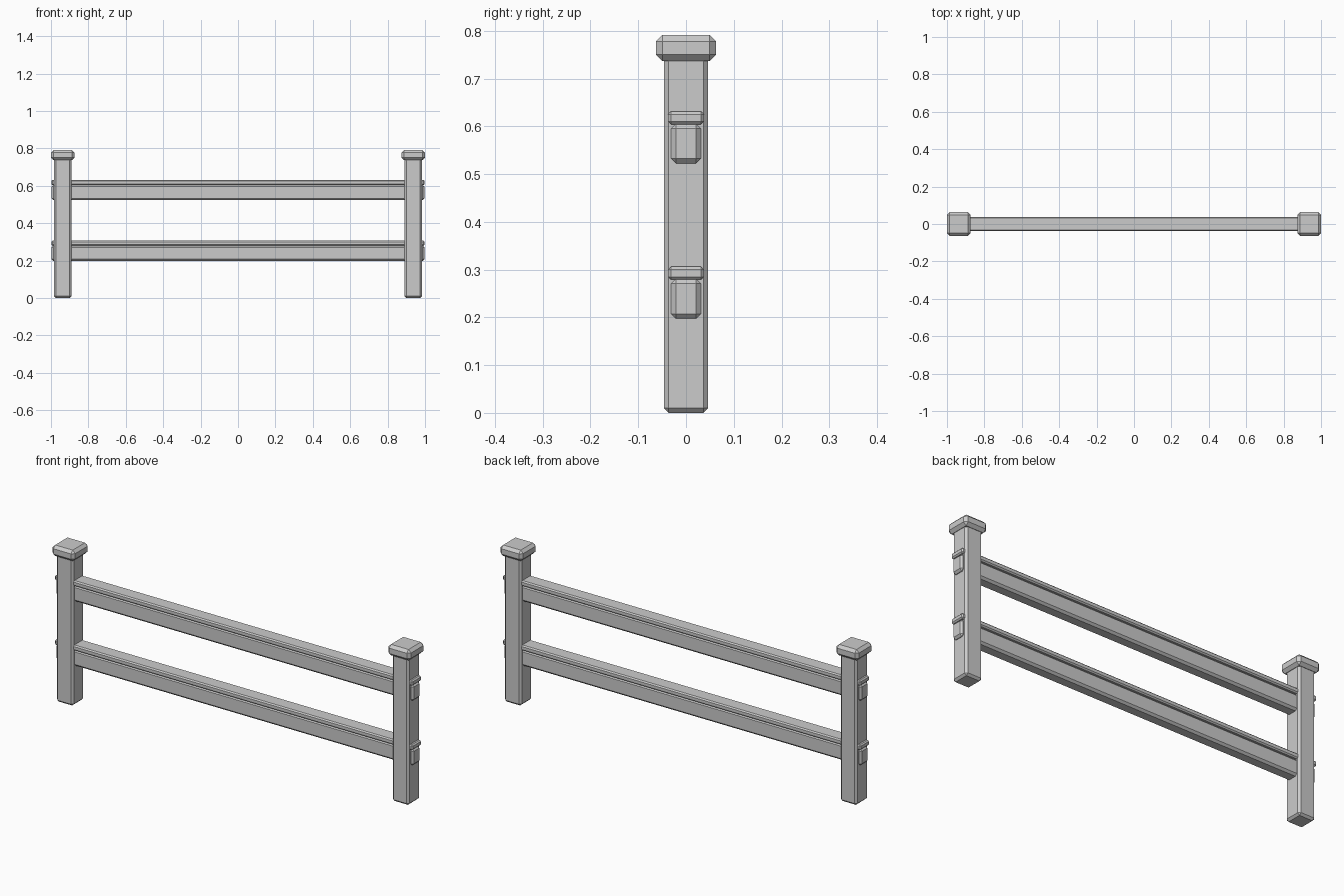
import bpy

if "Cube" in bpy.data.objects:
    bpy.data.objects.remove(bpy.data.objects["Cube"])


def beveled_box(name, center, size, chamfer):
    """Box with a single flat chamfer on every edge."""
    bpy.ops.mesh.primitive_cube_add(size=1, location=center)
    box = bpy.context.object
    box.name = name
    box.scale = size
    bpy.ops.object.transform_apply(location=False, rotation=False, scale=True)
    bevel = box.modifiers.new("chamfer", 'BEVEL')
    bevel.width = chamfer
    bevel.segments = 1
    bevel.limit_method = 'NONE'
    return box


# Posts with overhanging caps, one at each end
for side, x in (("left", -0.937), ("right", 0.937)):
    beveled_box(f"{side}_post", (x, 0, 0.375), (0.093, 0.093, 0.75), 0.01)
    beveled_box(f"{side}_post_cap", (x, 0, 0.764), (0.126, 0.126, 0.055), 0.014)

# Rails running through the posts, each topped by a wider strip
for level, z in (("lower", 0.198), ("upper", 0.523)):
    beveled_box(f"{level}_rail", (0, 0, z + 0.041), (1.994, 0.062, 0.083), 0.01)
    beveled_box(f"{level}_rail_strip", (0, 0, z + 0.0945), (1.996, 0.075, 0.027), 0.006)
